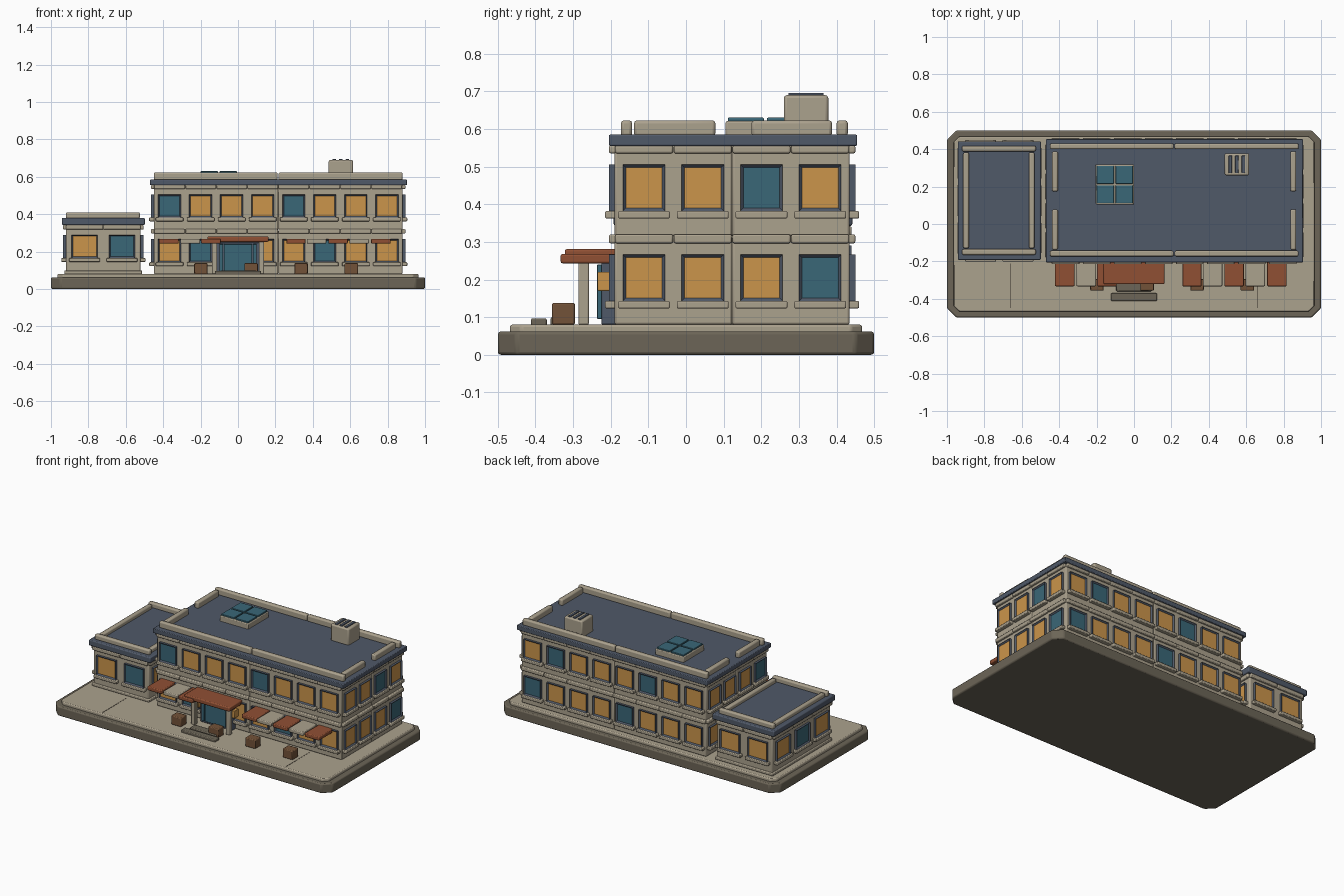
import bpy, bmesh
from math import radians
from mathutils import Matrix, Vector

old = bpy.data.objects.get("Cube")
if old:
    bpy.data.objects.remove(old, do_unlink=True)


def material(name, rgb):
    m = bpy.data.materials.new(name)
    m.use_nodes = True
    m.diffuse_color = (*rgb, 1)
    m.node_tree.nodes["Principled BSDF"].inputs["Base Color"].default_value = (*rgb, 1)
    return m


CREAM = material("warm_plaster", (0.41, 0.36, 0.27))
STONE = material("dark_stone", (0.15, 0.13, 0.095))
SLATE = material("slate_blue", (0.08, 0.1, 0.14))
AMBER = material("lit_glass", (0.6, 0.3, 0.07))
TEAL = material("teal_glass", (0.042, 0.135, 0.185))
RUST = material("rust_awning", (0.28, 0.08, 0.034))
WOOD = material("brown_wood", (0.17, 0.085, 0.04))


def add_object(name, bm, mats, bevel=0.0):
    me = bpy.data.meshes.new(name)
    bm.to_mesh(me)
    bm.free()
    for m in mats:
        me.materials.append(m)
    ob = bpy.data.objects.new(name, me)
    bpy.context.collection.objects.link(ob)
    if bevel:
        mod = ob.modifiers.new("soft_edges", 'BEVEL')
        mod.width = bevel
        mod.segments = 2
    return ob


def add_box(bm, x0, x1, y0, y1, z0, z1, frame=Matrix()):
    mid = Vector((x0 + x1, y0 + y1, z0 + z1)) / 2
    mat = frame @ Matrix.Translation(mid) @ Matrix.Diagonal((x1 - x0, y1 - y0, z1 - z0, 1))
    return bmesh.ops.create_cube(bm, size=1, matrix=mat)["verts"]


def boxes(name, mat, bounds, bevel=0.005, frame=Matrix()):
    bm = bmesh.new()
    for b in bounds:
        add_box(bm, *b, frame)
    return add_object(name, bm, [mat], bevel)


def chamfered_slab(name, mat, hx, hy, z0, z1, cut, bevel):
    bm = bmesh.new()
    add_box(bm, -hx, hx, -hy, hy, z0, z1)
    upright = [e for e in bm.edges if abs(e.verts[0].co.z - e.verts[1].co.z) > 0.001]
    bmesh.ops.bevel(bm, geom=upright, offset=cut, segments=1, affect='EDGES')
    return add_object(name, bm, [mat], bevel)


def windows(name, frame, xs, z0, z1, width, teal):
    """Framed panes along one wall; the pane is the inset outer face."""
    bm = bmesh.new()
    out = frame.to_3x3() @ Vector((0, -1, 0))
    for i, x in xs:
        verts = add_box(bm, x - width / 2, x + width / 2, -0.015, 0.01, z0, z1, frame)
        faces = {f for v in verts for f in v.link_faces}
        pane = max(faces, key=lambda f: f.calc_center_median().dot(out))
        bmesh.ops.inset_individual(bm, faces=[pane], thickness=0.011)
        bmesh.ops.translate(bm, verts=pane.verts[:], vec=out * -0.008)
        pane.material_index = 2 if i in teal else 1
    add_object(name + "_windows", bm, [SLATE, AMBER, TEAL])
    boxes(name + "_sills", CREAM,
          [(x - width / 2 - 0.013, x + width / 2 + 0.013, -0.025, 0.005, z0 - 0.02, z0)
           for i, x in xs], 0.004, frame)


def facade(name, centre, half, angle, count, step, z, width, teal, band, skip=()):
    """One storey of one wall: windows, sills and a segmented band above."""
    frame = (Matrix.Translation((*centre, 0)) @ Matrix.Rotation(radians(angle), 4, 'Z')
             @ Matrix.Translation((0, -half, 0)))
    xs = [(i, (i - (count - 1) / 2) * step) for i in range(count)]
    windows(name, frame, [p for p in xs if p[0] not in skip], *z, width, teal)
    boxes(name + "_band", CREAM,
          [(x - step / 2 + 0.001, x + step / 2 - 0.001, -0.015, 0.01, *band)
           for i, x in xs], 0.005, frame)


# Ground
chamfered_slab("base_plinth", STONE, 1, 0.5, 0, 0.062, 0.05, 0.008)
chamfered_slab("pavement", CREAM, 0.965, 0.468, 0.05, 0.08, 0.03, 0.006)
boxes("pavement_joints", STONE,
      [(x - 0.003, x + 0.003, -0.45, -0.21, 0.078, 0.081) for x in (-0.66, 0.66)], 0)

# Main block: two storeys of wall panels
LX, RX, FY, BY = -0.45, 0.88, -0.19, 0.435
MX, MY = (LX + RX) / 2, (FY + BY) / 2
for storey, (z0, z1) in {"ground": (0.08, 0.315), "upper": (0.315, 0.565)}.items():
    boxes(storey + "_wall_panels", CREAM,
          [(x0, x1, y0, y1, z0, z1) for x0, x1 in ((LX, MX), (MX, RX))
           for y0, y1 in ((FY, MY), (MY, BY))], 0.006)

SIDES = [("front", 0), ("right", 90), ("back", 180), ("left", 270)]
STOREYS = [("ground", (0.143, 0.266), (0.296, 0.32), [(1, 5), (3,), (0, 4), (2,)]),
           ("upper", (0.382, 0.505), (0.535, 0.556), [(0, 4), (2,), (1, 5), (3,)])]
for storey, z, band, teals in STOREYS:
    for (side, angle), teal in zip(SIDES, teals):
        wide = angle % 180 == 0
        facade(f"{storey}_{side}", (MX, MY), (BY - FY) / 2 if wide else (RX - LX) / 2,
               angle, 8 if wide else 4, 0.166 if wide else 0.156, z,
               0.122 if wide else 0.112, teal, band,
               (2,) if (storey, side) == ("ground", "front") else ())

# Main roof and parapets
boxes("main_roof", SLATE, [(-0.47, 0.903, -0.205, 0.455, 0.555, 0.585)], 0.004)
long_walls = [(x0, x1, y, y + 0.03, 0.58, 0.623)
              for x0, x1 in ((LX, 0.212), (0.217, RX)) for y in (-0.173, 0.4)]
short_walls = [(x, x + 0.031, y0, y1, 0.58, 0.623)
               for x in (-0.438, 0.836) for y0, y1 in ((-0.138, 0.078), (0.174, 0.388))]
boxes("main_parapet", CREAM, long_walls + short_walls, 0.008)

# Skylight
boxes("skylight_curb", CREAM, [(-0.205, 0, 0.105, 0.318, 0.58, 0.621)], 0.005)
boxes("skylight_panes", TEAL,
      [(x, x + 0.093, y, y + 0.096, 0.615, 0.63)
       for x in (-0.2, -0.099) for y in (0.111, 0.215)], 0.003)

# Rooftop vent unit
boxes("vent_unit", CREAM, [(0.485, 0.615, 0.26, 0.378, 0.58, 0.69)], 0.008)
boxes("vent_slats", SLATE,
      [(x - 0.009, x + 0.009, 0.272, 0.366, 0.685, 0.696) for x in (0.515, 0.55, 0.585)], 0.003)

# Side annex
AX, AY, AHX, AHY = -0.72, 0.125, 0.2, 0.3
boxes("annex_wall", CREAM, [(AX - AHX, AX + AHX, AY - AHY, AY + AHY, 0.08, 0.35)], 0.008)
boxes("annex_footing", CREAM,
      [(AX - AHX - 0.008, AX + AHX + 0.008, AY - AHY - 0.008, AY + AHY + 0.008, 0.08, 0.1)], 0.005)
for (side, angle), teal in zip(SIDES, [(1,), (), (), (1,)]):
    wide = angle % 180 == 0
    facade("annex_" + side, (AX, AY), AHY if wide else AHX, angle, 2 if wide else 3,
           0.2, (0.165, 0.29), 0.14, teal, (0.317, 0.342))
boxes("annex_roof", SLATE, [(-0.942, -0.498, -0.192, 0.442, 0.342, 0.38)], 0.006)
boxes("annex_parapet", CREAM,
      [(-0.92, -0.525, y, y + 0.03, 0.375, 0.41) for y in (-0.165, 0.388)]
      + [(x, x + 0.03, -0.13, 0.383, 0.375, 0.405) for x in (-0.913, -0.562)], 0.008)

# Entrance: door surround, glazing, lamps, posts, canopy and steps
boxes("door_surround", SLATE, [(-0.115, 0.115, -0.225, -0.185, 0.08, 0.25)], 0.005)
boxes("door_glass", TEAL,
      [(x0, x1, -0.236, -0.22, 0.095, 0.24)
       for x0, x1 in ((-0.1, -0.08), (-0.075, 0.075), (0.08, 0.1))], 0.002)
boxes("door_lamps", AMBER,
      [(x - 0.01, x + 0.01, -0.235, -0.185, 0.17, 0.22) for x in (-0.13, 0.13)], 0.003)
boxes("canopy_posts", CREAM,
      [(x - 0.014, x + 0.014, -0.286, -0.258, 0.08, 0.255) for x in (-0.125, 0.125)], 0.004)
boxes("entrance_canopy", RUST, [(-0.163, 0.163, -0.322, -0.185, 0.252, 0.281)], 0.006)
boxes("entrance_steps", STONE,
      [(-0.123, 0.123, -0.412, -0.37, 0.075, 0.097),
       (-0.095, 0.095, -0.36, -0.31, 0.075, 0.1)], 0.005)

# Striped awnings
for name, mat, xs in (("rust_awnings", RUST, (-0.37, -0.145, 0.31, 0.535, 0.764)),
                      ("pale_awnings", CREAM, (-0.255, 0.42, 0.648))):
    boxes(name, mat, [(x - 0.052, x + 0.052, -0.333, -0.185, 0.243, 0.268) for x in xs], 0.005)

# Planter crates
boxes("planter_crates", WOOD,
      [(x - 0.036, x + 0.036, -0.356, -0.295, 0.08, 0.138)
       for x in (-0.198, 0.07, 0.337, 0.606)], 0.005)

# Smooth the rounded edges only
for ob in bpy.context.scene.objects:
    if ob.type == 'MESH' and ob.modifiers:
        bpy.ops.object.select_all(action='DESELECT')
        ob.select_set(True)
        bpy.context.view_layer.objects.active = ob
        bpy.ops.object.shade_smooth_by_angle(angle=radians(30))
